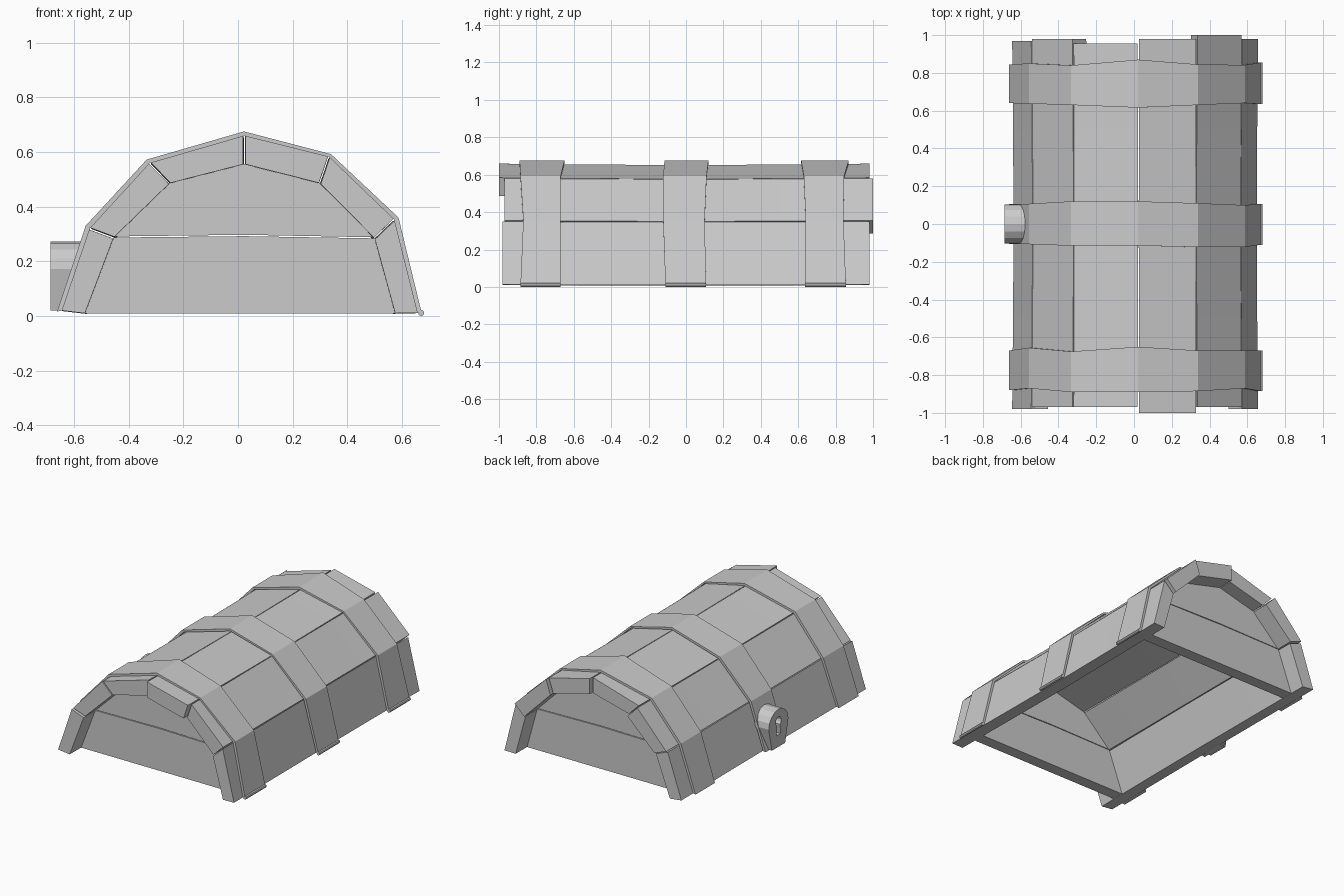
import bpy, bmesh, math
from mathutils import Vector

if "Cube" in bpy.data.objects:
    bpy.data.objects.remove(bpy.data.objects["Cube"])

# Cross-section corners (x, z), front edge round to hinge edge
INNER = [(-.56, .01), (-.455, .287), (-.25, .486), (.023, .556), (.30, .486), (.50, .284), (.575, .01)]
OUTER = [(-.645, .02), (-.543, .32), (-.323, .56), (.023, .66), (.333, .583), (.572, .353), (.657, .012)]
BAND = [(-.662, .016), (-.557, .33), (-.334, .572), (.022, .675), (.34, .592), (.587, .36), (.672, .01)]


def make_mesh(name, verts, faces):
    bm = bmesh.new()
    vs = [bm.verts.new(v) for v in verts]
    for f in faces:
        bm.faces.new([vs[i] for i in f])
    bmesh.ops.recalc_face_normals(bm, faces=bm.faces)
    me = bpy.data.meshes.new(name)
    bm.to_mesh(me)
    bm.free()
    ob = bpy.data.objects.new(name, me)
    bpy.context.collection.objects.link(ob)
    return ob


def loft(name, rings):
    """Closed solid through rings of equal point count."""
    n = len(rings[0])
    faces = [tuple(range(n)), tuple(range(n * (len(rings) - 1), n * len(rings)))]
    for r in range(len(rings) - 1):
        for i in range(n):
            j = (i + 1) % n
            faces.append((r * n + i, r * n + j, r * n + n + j, r * n + n + i))
    return make_mesh(name, [v for ring in rings for v in ring], faces)


def prism_y(name, pts, y0, y1):
    return loft(name, [[(x, y, z) for x, z in pts] for y in (y0, y1)])


def prism_x(name, pts, x0, x1):
    return loft(name, [[(x, y, z) for y, z in pts] for x in (x0, x1)])


# Staggered planks, mitred with narrow gaps and sagging slightly mid-length
ENDS = [(-.98, .97), (-.97, .98), (-.97, .955), (-1, .98), (-.97, 1), (-.98, .98)]
for i, (y0, y1) in enumerate(ENDS):
    ia, ib, oa, ob = (Vector(p) for p in (INNER[i], INNER[i + 1], OUTER[i], OUTER[i + 1]))
    ta = 0 if i == 0 else .004
    tb = 0 if i == 5 else .004
    di, do = (ib - ia).normalized(), (ob - oa).normalized()
    quad = [ia + di * ta, ib - di * tb, ob - do * tb, oa + do * ta]
    out = Vector((-do.y, do.x)) * -.008
    rings = []
    for y, sag in ((y0, 0), (-.5, .6), (0, 1), (.5, .6), (y1, 0)):
        rings.append([((p + out * sag).x, y, (p + out * sag).y) for p in quad])
    loft(f"plank_{i + 1}", rings)

# Recessed end panels, each made of two boards
for side, s in (("front", -1), ("back", 1)):
    prism_y(f"{side}_lower_board", [INNER[0], INNER[1], (.023, .292), INNER[5], INNER[6]], s * .86, s * .78)
    upper = [(-.455, .291), *INNER[2:5], (.50, .288), (.023, .297)]
    prism_y(f"{side}_upper_board", upper, s * .86, s * .78)

# Three hand-cut metal bands: edge positions at each corner
BANDS = {
    "front_band": ([-.88, -.87, -.89, -.89, -.885, -.87, -.885], [-.67, -.655, -.675, -.65, -.67, -.67, -.67]),
    "middle_band": ([-.105, -.107, -.115, -.115, -.122, -.122, -.11], [.105, .107, .12, .12, .11, .10, .107]),
    "back_band": ([.64, .637, .63, .616, .63, .64, .635], [.845, .85, .84, .87, .845, .842, .855]),
}
for name, (lo, hi) in BANDS.items():
    rings = []
    for (ix, iz), (ox, oz), a, b in zip(OUTER, BAND, lo, hi):
        rings.append([(ix, a, iz), (ox, a, oz), (ox, b, oz), (ix, b, iz)])
    loft(name, rings)
    # Hinge pin along the band's rear edge
    pin = [(.67 + .011 * math.cos(k * math.pi / 4), .011 + .011 * math.sin(k * math.pi / 4)) for k in range(8)]
    prism_y(name.replace("band", "hinge_pin"), pin, lo[-1], hi[-1])

# Lock plate with rounded top and tapered foot
arc = [(.104 * math.cos(k * math.pi / 8), .172 + .1 * math.sin(k * math.pi / 8)) for k in range(9)]
lock = prism_x("lock", arc + [(-.07, .02), (.07, .02)], -.685, -.56)

# Keyhole: round eye running into a flared slot
eye = [(.03 * math.cos(math.radians(a)), .19 + .03 * math.sin(math.radians(a))) for a in range(-60, 241, 30)]
cutter = prism_x("keyhole_cutter", eye + [(-.022, .10), (.022, .10)], -.72, -.645)
cutter.hide_render = True
cutter.hide_viewport = True
mod = lock.modifiers.new("keyhole", "BOOLEAN")
mod.object = cutter
mod.solver = "EXACT"
